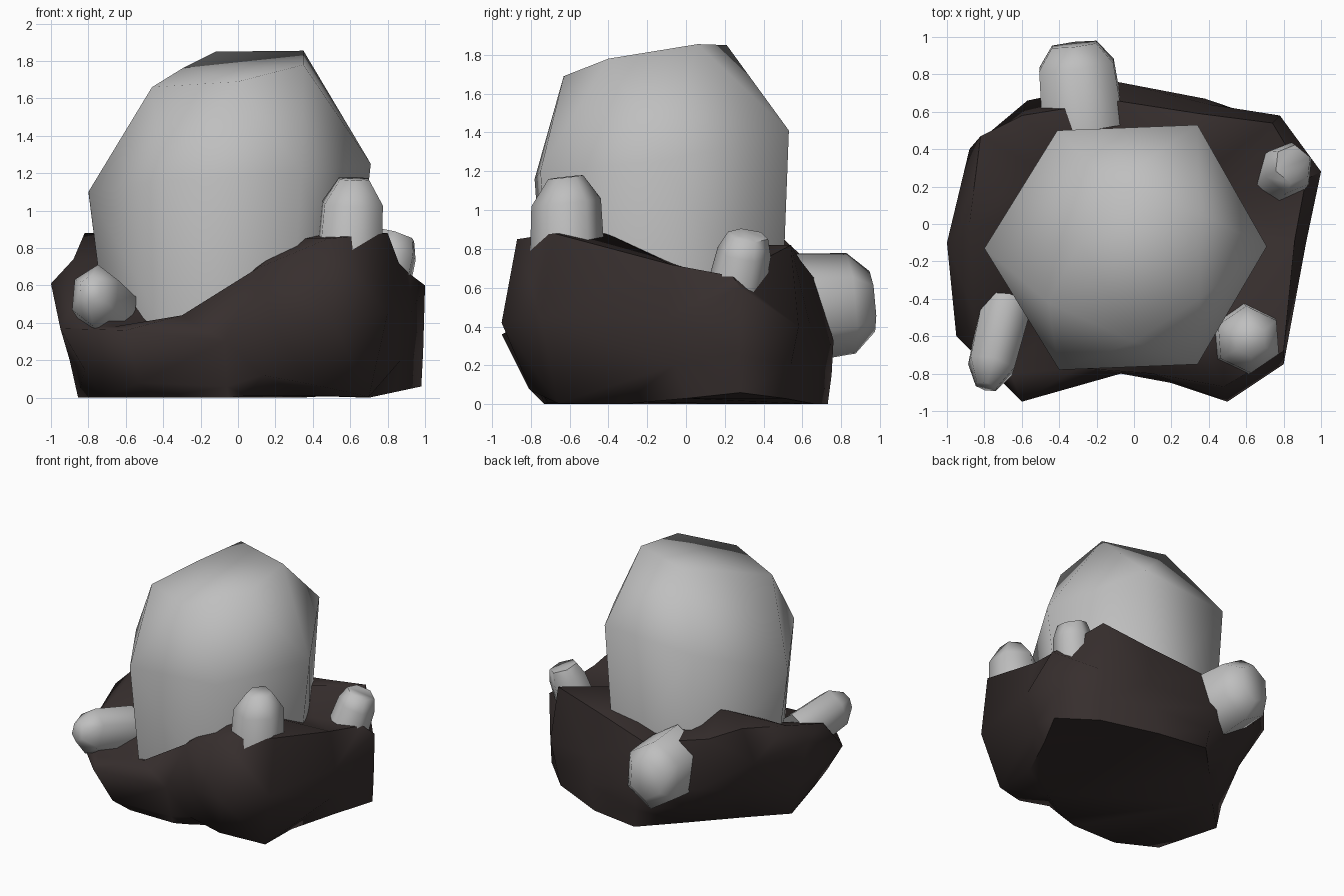
import bpy, bmesh, math
from mathutils import Vector

if "Cube" in bpy.data.objects:
    bpy.data.objects.remove(bpy.data.objects["Cube"])


def material(name, rgb):
    m = bpy.data.materials.new(name)
    m.diffuse_color = (*rgb, 1)
    m.use_nodes = True
    m.node_tree.nodes["Principled BSDF"].inputs["Base Color"].default_value = m.diffuse_color
    return m


STONE = material("dark_stone", (0.038, 0.028, 0.027))
CRYSTAL = material("pale_grey_crystal", (0.52, 0.52, 0.52))


def loft(name, rings, mat, angle):
    """Skin equal-length closed rings and cap both ends."""
    bm = bmesh.new()
    loops = [[bm.verts.new(p) for p in r] for r in rings]
    n = len(loops[0])
    for a, b in zip(loops, loops[1:]):
        for i in range(n):
            j = (i + 1) % n
            bm.faces.new((a[i], a[j], b[j], b[i]))
    bm.faces.new(loops[0][::-1])
    bm.faces.new(loops[-1])
    bmesh.ops.triangulate(bm, faces=bm.faces[:])
    bmesh.ops.recalc_face_normals(bm, faces=bm.faces[:])
    me = bpy.data.meshes.new(name)
    bm.to_mesh(me)
    bm.free()
    me.materials.append(mat)
    ob = bpy.data.objects.new(name, me)
    bpy.context.collection.objects.link(ob)
    bpy.ops.object.select_all(action='DESELECT')
    ob.select_set(True)
    bpy.context.view_layer.objects.active = ob
    bpy.ops.object.shade_smooth_by_angle(angle=math.radians(angle))
    return ob


# Rock base: flat sole outline, then columns running from ledge to waist to rim
sole = [(-.855, -.10, 0), (-.72, -.58, 0), (-.43, -.73, 0), (-.05, -.73, 0),
        (.05, -.71, .01), (.37, -.53, .01), (.70, -.33, 0), (.84, 0, .03),
        (.98, .28, .06), (.74, .51, .03), (.33, .67, 0), (-.06, .73, 0),
        (-.33, .45, 0), (-.60, .16, 0)]
columns = [
    ((-.90, -.10, .20), (-1, -.10, .61), (-.88, 0, .74)),
    ((-.82, -.59, .15), (-.95, -.60, .37), (-.85, -.50, .56)),
    ((-.53, -.81, .08), (-.60, -.95, .36), (-.66, -.80, .38)),
    ((-.06, -.75, .06), (-.07, -.80, .30), (-.30, -.77, .44)),
    ((.13, -.79, .12), (.20, -.85, .38), (.10, -.80, .69)),
    ((.40, -.80, .07), (.50, -.95, .42), (.48, -.87, .85)),
    ((.70, -.66, .005), (.80, -.75, .45), (.80, -.68, .88)),
    ((.87, -.06, .20), (.92, -.10, .45), (.86, -.08, .72)),
    ((.99, .28, .25), (1, .28, .60), (.92, .24, .66)),
    ((.76, .54, .20), (.78, .58, .40), (.74, .54, .82)),
    ((.38, .67, .20), (.40, .64, .40), (.35, .59, .74)),
    ((-.08, .75, .15), (-.09, .76, .33), (-.10, .66, .65)),
    ((-.45, .58, .20), (-.57, .66, .40), (-.60, .58, .78)),
    ((-.74, .29, .30), (-.88, .40, .60), (-.82, .47, .88)),
]
rings = [sole] + [list(r) for r in zip(*columns)]
rings.append([(x * .6, y * .6, z) for x, y, z in rings[-1]])
loft("rock_base", rings, STONE, 65)

# Large central crystal: six-sided, tapering down into the rock
shoulder = [(-.80, -.13, 1.10), (-.40, -.78, 1.16), (.34, -.75, 1.20),
            (.71, -.12, 1.25), (.34, .53, 1.41), (-.41, .50, 1.36)]
crown = [(-.46, -.42, 1.66), (0, -.63, 1.69), (.35, -.40, 1.78),
         (.35, .06, 1.855), (-.12, .21, 1.85), (-.29, -.10, 1.765)]
foot = [(x * .86 - .01, y * .92, .3) for x, y, z in shoulder]
loft("large_crystal", [foot, shoulder, crown], CRYSTAL, 75)


def small_crystal(name, base, tip, width, depth, crown_scale, twist, tilt=0.0):
    """Six-sided shard with a chamfered, slightly slanted end."""
    base, tip = Vector(base), Vector(tip)
    axis = tip - base
    q = axis.to_track_quat('Z', 'Y')
    length = axis.length
    rings = []
    for t, s in ((0, 1.1), (.75, 1), (1, crown_scale)):
        ring = []
        for i in range(6):
            a = twist + i * math.pi / 3
            c = Vector((math.cos(a) * width * s, math.sin(a) * depth * s, 0))
            c.z = length * t + tilt * c.x
            ring.append(base + q @ c)
        rings.append(ring)
    loft(name, rings, CRYSTAL, 70)


# Small crystals around the rim
small_crystal("back_crystal", (-.27, .52, .49), (-.32, .96, .53), .23, .26, .6, .5)
small_crystal("front_right_crystal", (.59, -.61, .65), (.62, -.62, 1.17), .18, .18, .5, .4, .1)
small_crystal("right_crystal", (.76, .24, .52), (.85, .32, .87), .14, .14, .75, .2, .1)
small_crystal("front_left_crystal", (-.68, -.42, .45), (-.79, -.87, .58), .14, .17, .45, .5)
